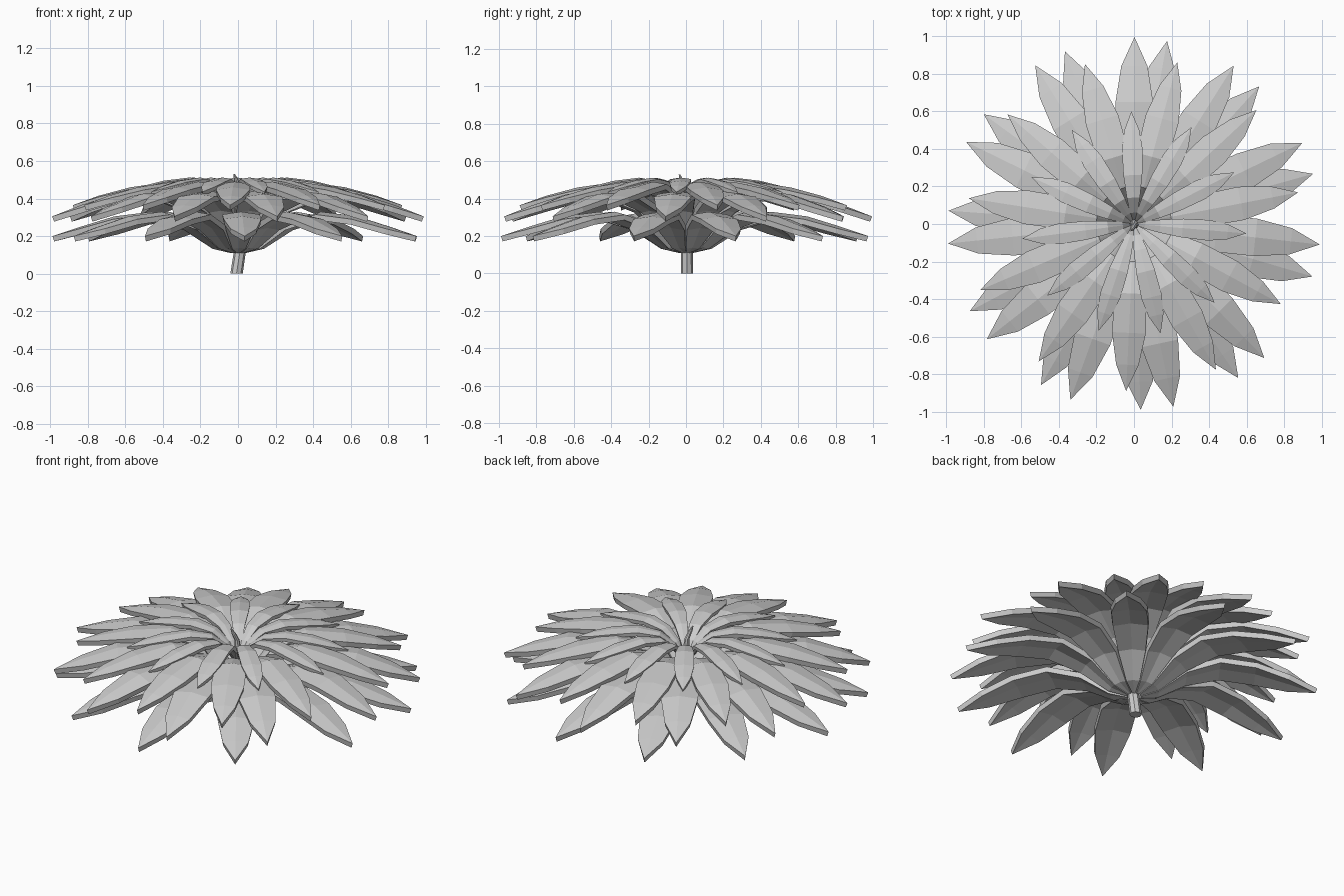
import bpy, bmesh, math
from mathutils import Vector

if "Cube" in bpy.data.objects:
    bpy.data.objects.remove(bpy.data.objects["Cube"])

STEP = math.radians(32.05)   # eleven leaves per whorl, slightly wider gap at the seam


def leaf_whorl(name, start_deg, profile, crest, thick):
    """profile: (radius, height, half width) from base to tip."""
    bm = bmesh.new()
    for i in range(11):
        a = math.radians(start_deg) + i * STEP
        out = Vector((math.cos(a), math.sin(a), 0))
        side = Vector((-out.y, out.x, 0))
        rows = []
        for r, z, w in profile:
            c = out * r + Vector((0, 0, z))
            if w == 0:
                rows.append([bm.verts.new(c)])
            else:
                drop = Vector((0, 0, crest * w))
                rows.append([bm.verts.new(c - side * w - drop),
                             bm.verts.new(c),
                             bm.verts.new(c + side * w - drop)])
        for p, q in zip(rows, rows[1:]):
            for k in range(2):
                if len(q) == 1:
                    bm.faces.new((p[k], q[0], p[k + 1]))
                else:
                    bm.faces.new((p[k], q[k], q[k + 1], p[k + 1]))
    me = bpy.data.meshes.new(name)
    bm.to_mesh(me)
    bm.free()
    ob = bpy.data.objects.new(name, me)
    bpy.context.collection.objects.link(ob)
    sol = ob.modifiers.new("thickness", 'SOLIDIFY')
    sol.thickness = thick
    sol.offset = -1
    return ob


# Leaf whorls from the bottom up
leaf_whorl("lower_leaves", -16.4, [
    (.03, .14, .012), (.12, .165, .04), (.27, .27, .078), (.46, .33, .1),
    (.66, .305, .1), (.84, .25, .07), (.99, .20, 0)], .15, .03)
leaf_whorl("middle_leaves", -6.3, [
    (.03, .16, .012), (.11, .21, .035), (.25, .36, .07), (.44, .44, .1),
    (.65, .425, .1), (.84, .365, .07), (.995, .305, 0)], .15, .03)
leaf_whorl("upper_leaves", 10.9, [
    (.025, .22, .01), (.09, .30, .03), (.2, .44, .06), (.37, .49, .085),
    (.58, .46, .09), (.75, .415, .06), (.89, .365, 0)], .15, .03)
leaf_whorl("inner_leaves", -4.8, [
    (.02, .37, .007), (.06, .43, .02), (.14, .49, .035), (.26, .512, .05),
    (.4, .495, .055), (.5, .47, .04), (.6, .435, 0)], .15, .022)

# Tapering stem running up to a small central tip
path = [(-.008, .005, 0, .033), (.012, .005, .13, .032), (.008, 0, .3, .025),
        (0, -.01, .46, .014), (-.01, -.025, .5, .012), (-.02, -.035, .53, .004)]
bm = bmesh.new()
rings = []
for x, y, z, r in path:
    rings.append([bm.verts.new((x + r * math.cos(k * math.pi / 4),
                                y + r * math.sin(k * math.pi / 4), z)) for k in range(8)])
for p, q in zip(rings, rings[1:]):
    for k in range(8):
        n = (k + 1) % 8
        bm.faces.new((p[k], p[n], q[n], q[k]))
bm.faces.new(rings[0][::-1])
bm.faces.new(rings[-1])
me = bpy.data.meshes.new("stem")
bm.to_mesh(me)
bm.free()
bpy.context.collection.objects.link(bpy.data.objects.new("stem", me))
